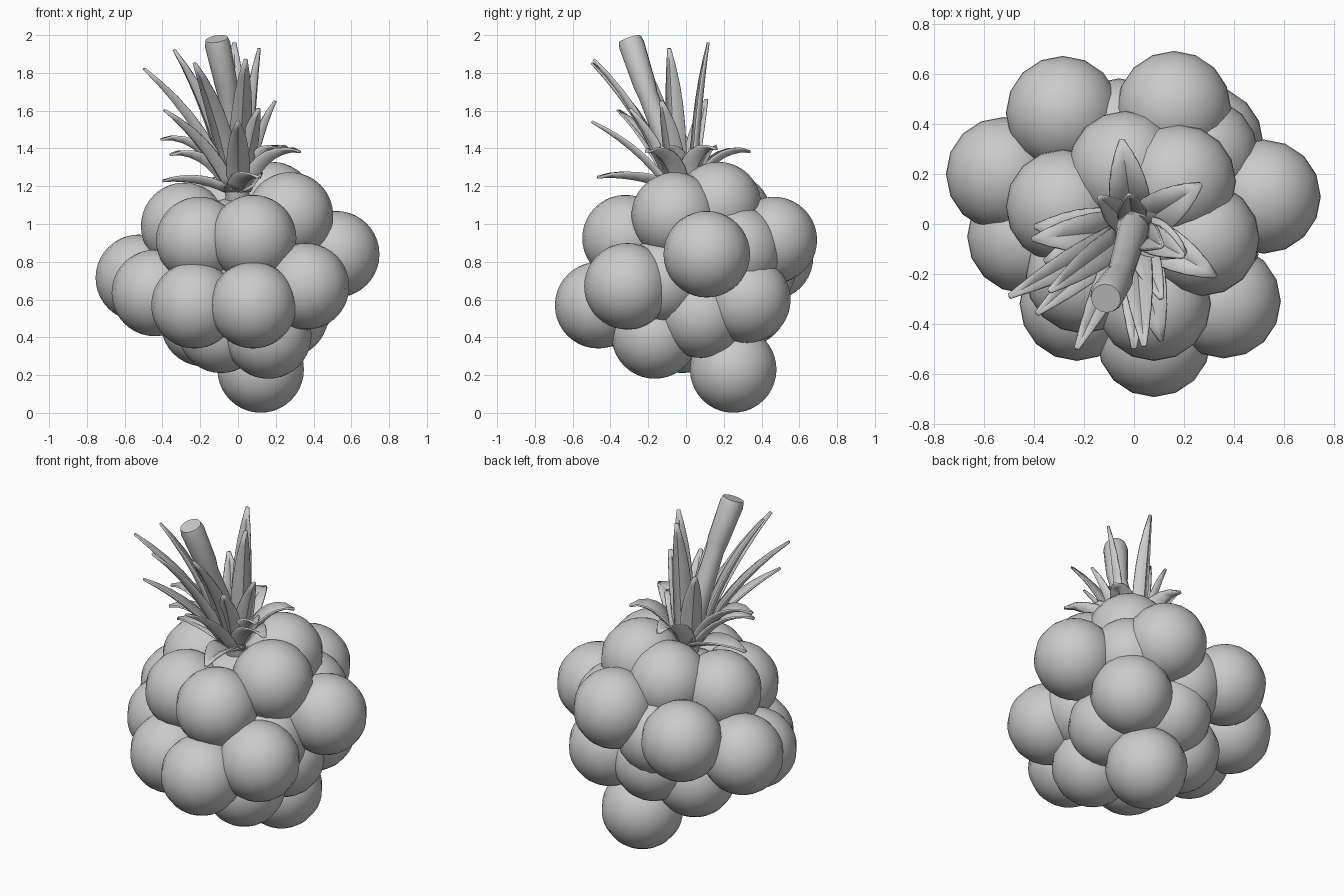
import bpy, bmesh, math
from mathutils import Vector

if "Cube" in bpy.data.objects:
    bpy.data.objects.remove(bpy.data.objects["Cube"])

R = 0.229


def mesh_object(name, bm):
    bmesh.ops.recalc_face_normals(bm, faces=bm.faces)
    me = bpy.data.meshes.new(name)
    bm.to_mesh(me)
    bm.free()
    ob = bpy.data.objects.new(name, me)
    bpy.context.collection.objects.link(ob)
    return ob


def smooth(ob, angle=40):
    bpy.ops.object.select_all(action='DESELECT')
    ob.select_set(True)
    bpy.context.view_layer.objects.active = ob
    bpy.ops.object.shade_smooth_by_angle(angle=math.radians(angle))


# Fruit: round drupelets, listed from the top down
drupelets = [
    (0.18, 0.17, 1.10), (-0.035, 0.225, 1.04), (0.275, -0.06, 1.045), (-0.285, 0.07, 0.99),
    (0.08, -0.32, 0.925), (-0.205, -0.21, 0.915), (0.16, 0.465, 0.915),
    (0.27, 0.28, 0.86), (0.52, 0.11, 0.84), (-0.285, 0.445, 0.825), (-0.06, 0.355, 0.77),
    (-0.525, 0.20, 0.715), (0.27, -0.12, 0.70), (0.36, -0.31, 0.67),
    (-0.44, -0.05, 0.635), (0.29, 0.325, 0.60), (0.0, 0.31, 0.58),
    (0.08, -0.465, 0.57), (-0.23, -0.32, 0.57), (0.25, 0.085, 0.52),
    (-0.18, 0.17, 0.475), (-0.09, -0.02, 0.44), (0.16, -0.165, 0.41), (0.12, 0.25, 0.23),
]
for i, c in enumerate(drupelets):
    bpy.ops.mesh.primitive_uv_sphere_add(segments=16, ring_count=20, radius=R, location=c)
    ob = bpy.context.object
    ob.name = f"drupelet_{i + 1}"
    smooth(ob)

# Core filling the gaps between drupelets
bpy.ops.mesh.primitive_uv_sphere_add(segments=24, ring_count=16, radius=0.36, location=(0, 0.03, 0.78))
bpy.context.object.name = "core"
smooth(bpy.context.object)

# Stem: leaning tube that widens near its cut end
path = [(0.0, 0.0, 1.10, 0.065), (-0.02, -0.08, 1.38, 0.058), (-0.055, -0.20, 1.68, 0.052),
        (-0.063, -0.22, 1.74, 0.060), (-0.108, -0.288, 1.95, 0.068),
        (-0.113, -0.298, 1.98, 0.06)]
bm = bmesh.new()
rings = []
pts = [Vector(p[:3]) for p in path]
for i, p in enumerate(pts):
    t = (pts[min(i + 1, len(pts) - 1)] - pts[max(i - 1, 0)]).normalized()
    u = t.cross(Vector((0, 1, 0))).normalized()
    v = t.cross(u)
    rings.append([bm.verts.new(p + path[i][3] * (u * math.cos(a) + v * math.sin(a)))
                  for a in [k * math.tau / 16 for k in range(16)]])
for a, b in zip(rings, rings[1:]):
    for k in range(16):
        bm.faces.new((a[k], a[(k + 1) % 16], b[(k + 1) % 16], b[k]))
bm.faces.new(rings[0])
bm.faces.new(rings[-1])
smooth(mesh_object("stem", bm))


# Leaves: folded tapering blades along a curve from the crown to the tip
def leaf(name, tip, width, arch):
    tip = Vector(tip)
    centre = Vector((0.0, -0.02, 1.17))
    flat = Vector((tip.x - centre.x, tip.y - centre.y, 0))
    out = flat.normalized()
    side = Vector((-out.y, out.x, 0))
    base = centre + out * 0.07
    ctrl = base + (flat - out * 0.07) * 0.36
    ctrl.z = base.z + (tip.z - base.z) * arch
    bm = bmesh.new()
    rows = []
    n = 7
    for i in range(n + 1):
        t = i / n
        p = base * (1 - t) ** 2 + ctrl * 2 * t * (1 - t) + tip * t * t
        d = ((ctrl - base) * (1 - t) + (tip - ctrl) * t).normalized()
        up = side.cross(d).normalized()
        if up.dot(out) > 0:
            up = -up
        w = width * 0.5 * (0.85 + 0.6 * t * (1 - t)) * (1 - t ** 3) + 0.009
        rows.append([bm.verts.new(p + side * w * s + up * abs(s) * w * 0.5) for s in (-1, 0, 1)])
    for a, b in zip(rows, rows[1:]):
        for k in range(2):
            bm.faces.new((a[k], a[k + 1], b[k + 1], b[k]))
    ob = mesh_object(name, bm)
    sol = ob.modifiers.new("thickness", 'SOLIDIFY')
    sol.thickness = 0.01
    sol.offset = 0
    smooth(ob, 35)


tall = [(-0.50, -0.29, 1.82), (-0.34, -0.27, 1.92), (-0.23, -0.50, 1.85), (0.04, -0.49, 1.87),
        (0.115, -0.09, 1.93), (-0.02, 0.12, 1.96), (-0.39, -0.36, 1.60), (0.20, -0.13, 1.65),
        (-0.14, 0.11, 1.66), (0.11, -0.30, 1.61), (0.0, -0.50, 1.54)]
low = [(0.33, -0.21, 1.385), (0.27, 0.16, 1.40), (-0.05, 0.34, 1.385), (-0.41, -0.06, 1.45),
       (-0.40, -0.01, 1.23), (0.11, -0.47, 1.25), (-0.36, -0.15, 1.37), (0.21, -0.12, 1.40)]
for i, tip in enumerate(tall):
    leaf(f"tall_leaf_{i + 1}", tip, 0.105, 0.58)
for i, tip in enumerate(low):
    leaf(f"low_leaf_{i + 1}", tip, 0.15, 1.05)
